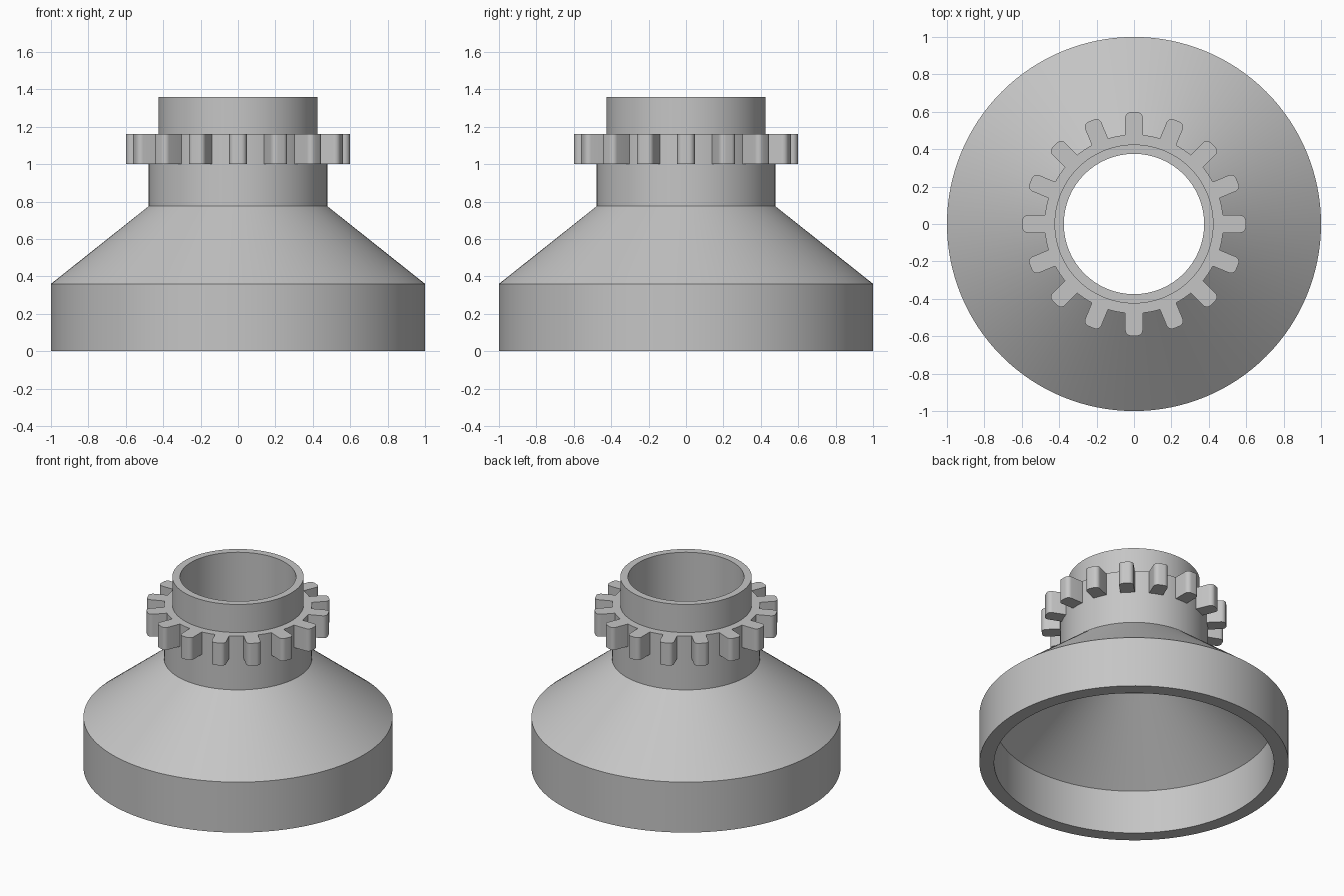
import bpy
import bmesh
from math import sin, cos, pi, radians

old = bpy.data.objects.get("Cube")
if old:
    bpy.data.objects.remove(old, do_unlink=True)

SEGMENTS = 128
TEETH = 16
NECK_R = 0.478
GEAR_BOTTOM, GEAR_TOP = 1.0, 1.16

grey = bpy.data.materials.new("plain grey")
grey.use_nodes = True
grey.diffuse_color = (0.56, 0.56, 0.56, 1)
grey.node_tree.nodes["Principled BSDF"].inputs["Base Color"].default_value = grey.diffuse_color


def finish(bm, name):
    """Turn a bmesh into a smooth-by-angle grey object."""
    bmesh.ops.recalc_face_normals(bm, faces=bm.faces)
    mesh = bpy.data.meshes.new(name)
    bm.to_mesh(mesh)
    bm.free()
    mesh.materials.append(grey)
    obj = bpy.data.objects.new(name, mesh)
    bpy.context.collection.objects.link(obj)
    bpy.ops.object.select_all(action='DESELECT')
    obj.select_set(True)
    bpy.context.view_layer.objects.active = obj
    bpy.ops.object.shade_smooth_by_angle(angle=radians(25))
    return obj


def lathe(profile, name):
    """Revolve a closed (radius, height) profile around z."""
    bm = bmesh.new()
    rings = []
    for i in range(SEGMENTS):
        a = 2 * pi * i / SEGMENTS
        rings.append([bm.verts.new((r * cos(a), r * sin(a), z)) for r, z in profile])
    n = len(profile)
    for i in range(SEGMENTS):
        here, there = rings[i], rings[(i + 1) % SEGMENTS]
        for j in range(n):
            k = (j + 1) % n
            bm.faces.new((here[j], there[j], there[k], here[k]))
    return finish(bm, name)


# Hollow flared body: skirt, cone, neck and thin collar
lathe([
    (1.0, 0.0), (1.0, 0.36), (NECK_R, 0.775), (NECK_R, GEAR_TOP),
    (0.425, GEAR_TOP), (0.425, 1.36), (0.375, 1.36),
    (0.375, 0.735), (0.905, 0.312), (0.905, 0.0),
], "hollow_body")


def tooth_outline():
    """Parallel-sided tooth along +x, with rounded tip corners and an arc root."""
    step = 2 * pi / SEGMENTS
    root = [(NECK_R * cos(i * step), NECK_R * sin(i * step)) for i in range(2, -3, -1)]
    half_width, fillet, tip = root[0][1], 0.03, 0.598
    arc = [(tip - fillet + fillet * sin(i * pi / 12),
            half_width - fillet + fillet * cos(i * pi / 12)) for i in range(7)]
    return root + [(x, -y) for x, y in arc] + arc[::-1]


# Ring of teeth around the neck
bm = bmesh.new()
outline = tooth_outline()
for t in range(TEETH):
    c, s = cos(2 * pi * t / TEETH), sin(2 * pi * t / TEETH)
    low = [bm.verts.new((x * c - y * s, x * s + y * c, GEAR_BOTTOM)) for x, y in outline]
    high = [bm.verts.new((v.co.x, v.co.y, GEAR_TOP)) for v in low]
    bm.faces.new(low[::-1])
    bm.faces.new(high)
    # Side walls; the root arc stays open where it meets the neck
    for i in range(4, len(outline)):
        j = (i + 1) % len(outline)
        bm.faces.new((low[i], low[j], high[j], high[i]))
finish(bm, "gear_teeth")
